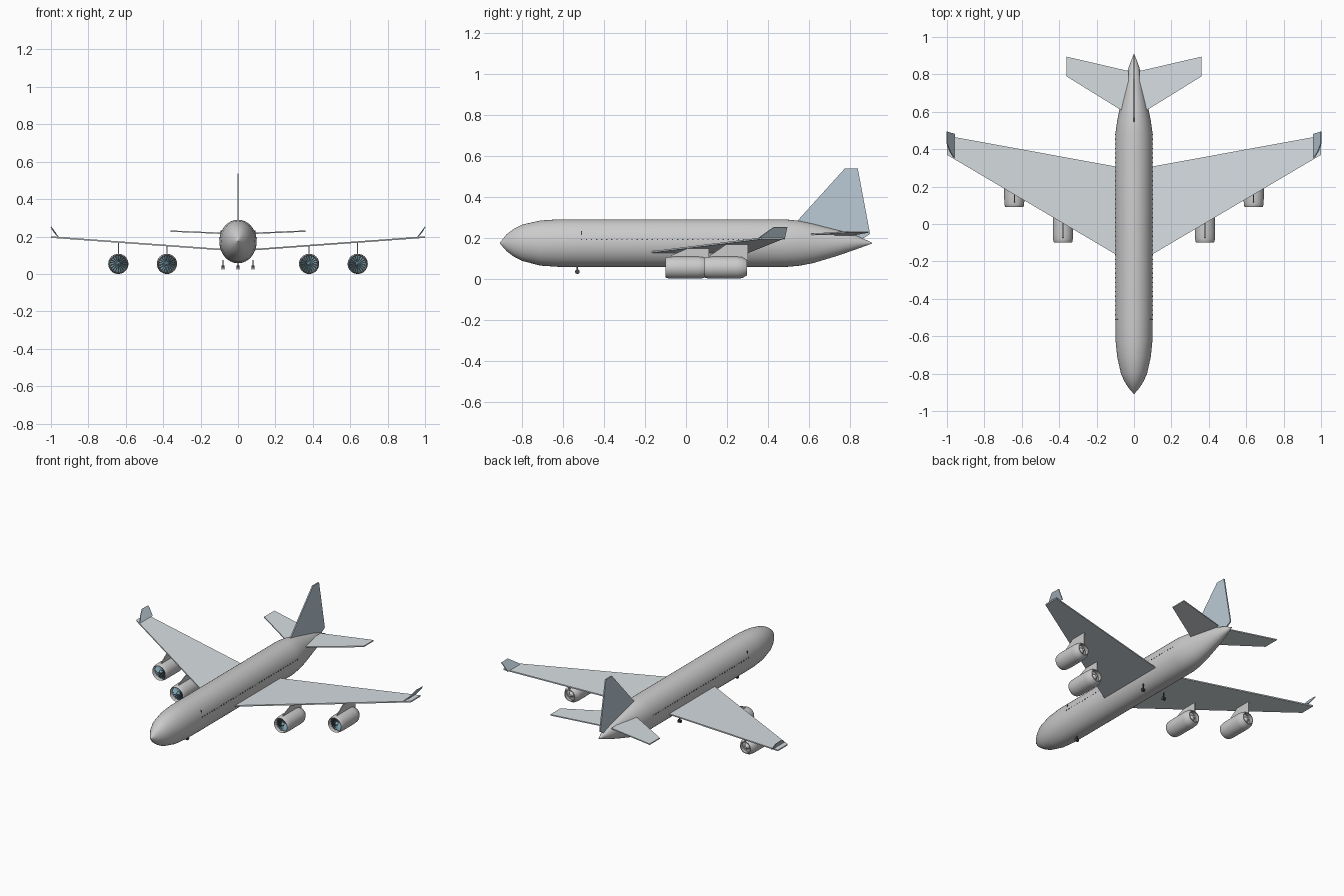
import bpy, bmesh, math
from mathutils import Vector

if "Cube" in bpy.data.objects:
    bpy.data.objects.remove(bpy.data.objects["Cube"])


def material(name, rgb):
    m = bpy.data.materials.new(name)
    m.diffuse_color = (*rgb, 1)
    m.use_nodes = True
    m.node_tree.nodes["Principled BSDF"].inputs["Base Color"].default_value = m.diffuse_color
    return m


TAIL_BLUE = material("tail_blue", (0.50, 0.60, 0.67))
PALE = material("wing_pale", (0.68, 0.73, 0.76))
FAN = material("fan_teal", (0.22, 0.38, 0.46))
DARK = material("dark", (0.06, 0.07, 0.08))


def finish(name, bm, mat=None, smooth=None, mirror=False):
    bmesh.ops.recalc_face_normals(bm, faces=bm.faces)
    me = bpy.data.meshes.new(name)
    bm.to_mesh(me)
    bm.free()
    ob = bpy.data.objects.new(name, me)
    bpy.context.collection.objects.link(ob)
    if mat:
        me.materials.append(mat)
    if smooth:
        me.shade_smooth()
        me.set_sharp_from_angle(angle=math.radians(smooth))
    if mirror:
        ob.modifiers.new("mirror", 'MIRROR').use_mirror_merge = False
    return ob


def add_rings(bm, stations, n, closed=False):
    # stations along y: (y, centre x, centre z, half width, half height)
    rings = []
    for y, cx, cz, w, h in stations:
        rings.append([bm.verts.new((cx + w * math.cos(2 * math.pi * i / n), y,
                                    cz + h * math.sin(2 * math.pi * i / n))) for i in range(n)])
    pairs = list(zip(rings, rings[1:]))
    if closed:
        pairs.append((rings[-1], rings[0]))
    for a, b in pairs:
        for i in range(n):
            j = (i + 1) % n
            bm.faces.new((a[i], a[j], b[j], b[i]))
    if not closed:
        bm.faces.new(rings[0])
        bm.faces.new(rings[-1])


def lathe(name, profile, cx, cz, n=32, closed=False, **kw):
    bm = bmesh.new()
    add_rings(bm, [(y, cx, cz, r, r) for y, r in profile], n, closed)
    return finish(name, bm, **kw)


def plate(name, points, thickness, **kw):
    # flat outline extruded by a thickness vector
    bm = bmesh.new()
    t = Vector(thickness)
    low = [bm.verts.new(Vector(p) - t / 2) for p in points]
    high = [bm.verts.new(Vector(p) + t / 2) for p in points]
    bm.faces.new(low)
    bm.faces.new(high)
    for i in range(len(low)):
        j = (i + 1) % len(low)
        bm.faces.new((low[i], low[j], high[j], high[i]))
    return finish(name, bm, **kw)


def add_box(bm, centre, size):
    vs = bmesh.ops.create_cube(bm, size=1)["verts"]
    for v in vs:
        v.co = Vector(centre) + Vector([a * b for a, b in zip(v.co, size)])
    return vs


# Fuselage: y, half width, top z, bottom z
hull = [(-0.908, 0.002, 0.176, 0.172), (-0.875, 0.030, 0.217, 0.134),
        (-0.84, 0.052, 0.243, 0.108), (-0.80, 0.070, 0.264, 0.087),
        (-0.71, 0.090, 0.284, 0.064), (-0.62, 0.099, 0.290, 0.058),
        (-0.50, 0.100, 0.290, 0.057), (0.48, 0.100, 0.290, 0.057),
        (0.55, 0.090, 0.283, 0.063), (0.62, 0.076, 0.268, 0.076),
        (0.72, 0.055, 0.242, 0.106), (0.78, 0.044, 0.227, 0.126),
        (0.84, 0.028, 0.207, 0.147), (0.908, 0.002, 0.176, 0.172)]
bm = bmesh.new()
add_rings(bm, [(y, 0, (t + b) / 2, w, (t - b) / 2) for y, w, t, b in hull], 40)
finish("fuselage", bm, smooth=35)

# Window row and door edge
bm = bmesh.new()
for i in range(41):
    add_box(bm, (0.0985, -0.51 + i * 0.0247, 0.192), (0.004, 0.006, 0.006))
add_box(bm, (0.0895, -0.51, 0.222), (0.008, 0.003, 0.022))
finish("windows", bm, mat=DARK, mirror=True)

# Wings, winglets, tailplanes and fin
plate("wing", [(0.085, -0.17, 0.130), (1.0, 0.37, 0.197),
               (1.0, 0.472, 0.197), (0.085, 0.305, 0.130)],
      (0, 0, 0.008), mat=PALE, mirror=True)
plate("winglet", [(0.96, 0.35, 0.196), (0.985, 0.39, 0.225), (1.0, 0.43, 0.252),
                  (1.0, 0.494, 0.250), (0.96, 0.482, 0.196)],
      (0.004, 0, -0.003), mat=TAIL_BLUE, mirror=True)
plate("tailplane", [(0.03, 0.585, 0.215), (0.362, 0.79, 0.229),
                    (0.362, 0.895, 0.229), (0.03, 0.818, 0.215)],
      (0, 0, 0.007), mat=PALE, mirror=True)
plate("tail_fin", [(0, 0.545, 0.27), (0, 0.545, 0.284), (0, 0.775, 0.538),
                   (0, 0.838, 0.538), (0, 0.898, 0.218), (0, 0.86, 0.195)],
      (0.008, 0, 0), mat=TAIL_BLUE)

# Engines
CZ = 0.054
for label, cx, y0, wing_z in (("inner", 0.38, -0.10, 0.150), ("outer", 0.64, 0.09, 0.170)):
    shell = [(0, 0.047), (0.004, 0.050), (0.02, 0.053), (0.05, 0.054), (0.16, 0.054),
             (0.185, 0.051), (0.207, 0.038), (0.207, 0.034), (0.17, 0.042), (0.02, 0.044)]
    lathe(label + "_nacelle", [(y0 + y, r) for y, r in shell], cx, CZ,
          closed=True, smooth=35, mirror=True)
    # fan backing, blades and spinner
    lathe(label + "_fan_disc", [(y0 + 0.028, 0.0445), (y0 + 0.034, 0.0445)], cx, CZ,
          mat=DARK, mirror=True)
    bm = bmesh.new()
    for k in range(18):
        a = 2 * math.pi * k / 18
        r0, r1 = 0.010, 0.044
        pts = [(r0, a - 0.13, 0.022), (r1, a - 0.12, 0.020),
               (r1, a + 0.12, 0.026), (r0, a + 0.13, 0.026)]
        bm.faces.new([bm.verts.new((cx + r * math.cos(t), y0 + y, CZ + r * math.sin(t)))
                      for r, t, y in pts])
    finish(label + "_fan_blades", bm, mat=FAN, mirror=True)
    lathe(label + "_spinner", [(y0 + 0.006, 0.001), (y0 + 0.014, 0.007), (y0 + 0.028, 0.012)],
          cx, CZ, n=16, mat=FAN, smooth=40, mirror=True)
    # exhaust core
    lathe(label + "_exhaust", [(y0 + 0.17, 0.041), (y0 + 0.176, 0.041), (y0 + 0.18, 0.02),
                               (y0 + 0.205, 0.008)], cx, CZ, smooth=35, mirror=True)
    # pylon reaching up to the wing
    side = [(0.02, 0.100), (0.03, 0.115), (0.105, wing_z - 0.003),
            (0.213, wing_z - 0.003), (0.213, 0.088), (0.19, 0.095)]
    plate(label + "_pylon", [(cx, y0 + y, z) for y, z in side], (0.005, 0, 0), mirror=True)


# Landing gear: short strut with a pair of small wheels
def gear(name, x, y, top, mirror):
    bm = bmesh.new()
    add_box(bm, (x, y, (top + 0.035) / 2), (0.007, 0.007, top - 0.035))
    finish(name + "_strut", bm, mat=DARK, mirror=mirror)
    bm = bmesh.new()
    for s in (-1, 1):
        vs = bmesh.ops.create_cone(bm, cap_ends=True, segments=16, radius1=0.011,
                                   radius2=0.011, depth=0.006)["verts"]
        for v in vs:
            c = v.co.copy()
            v.co = Vector((x + s * 0.006 + c.z, y + c.x, 0.034 + c.y))
    finish(name + "_wheels", bm, mat=DARK, smooth=40, mirror=mirror)


gear("nose_gear", 0, -0.53, 0.066, False)
gear("main_gear", 0.08, 0.18, 0.075, True)
